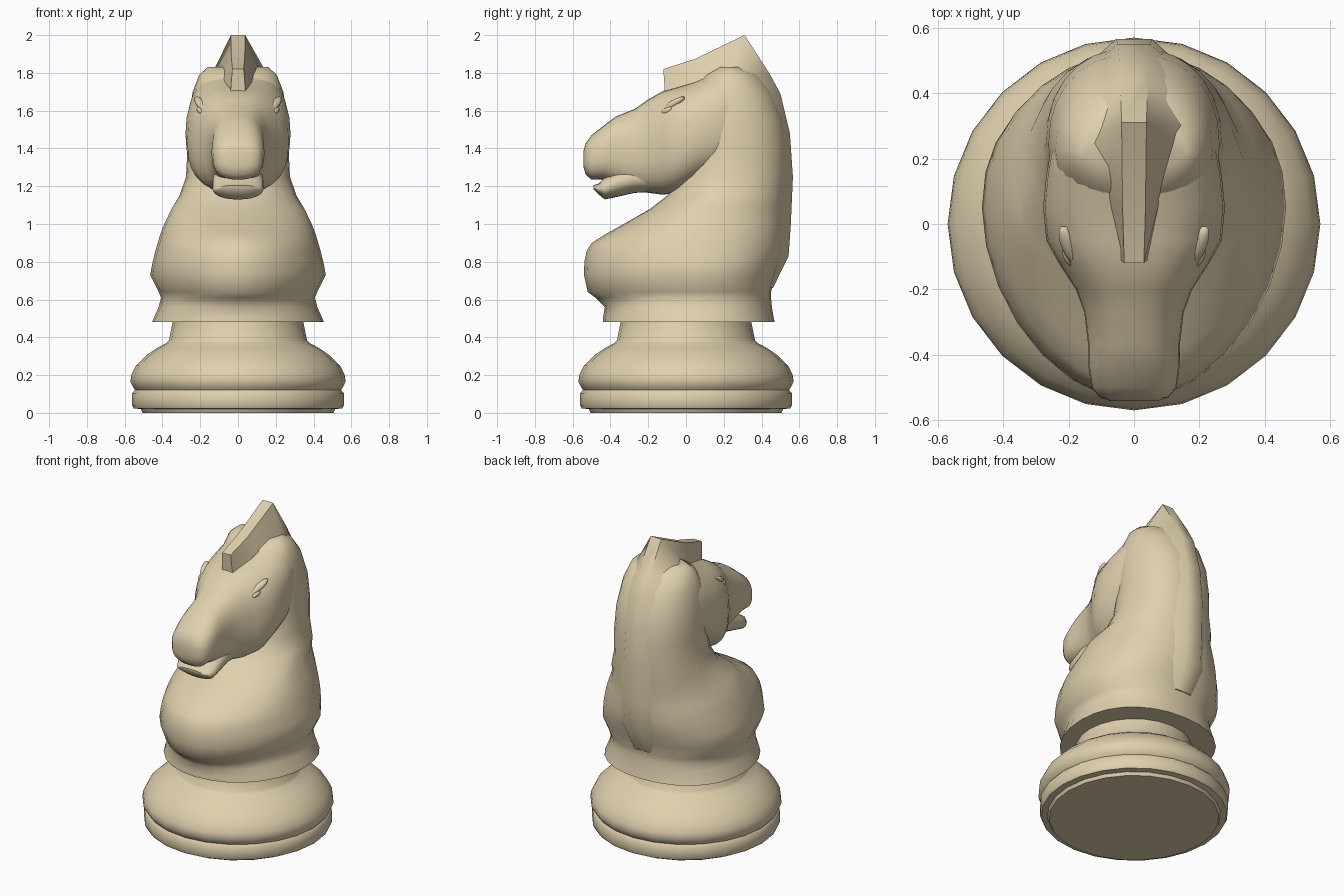
import bpy, bmesh, math
from mathutils import Matrix

wood = bpy.data.materials.new("pale_wood")
wood.diffuse_color = (0.74, 0.63, 0.42, 1)


def finish(name, bm, angle=40):
    bmesh.ops.recalc_face_normals(bm, faces=bm.faces)
    me = bpy.data.meshes.new(name)
    bm.to_mesh(me)
    bm.free()
    me.materials.append(wood)
    ob = bpy.data.objects.new(name, me)
    bpy.context.collection.objects.link(ob)
    bpy.ops.object.select_all(action='DESELECT')
    ob.select_set(True)
    bpy.context.view_layer.objects.active = ob
    bpy.ops.object.shade_smooth_by_angle(angle=math.radians(angle))
    return ob


def loft(name, rings, angle=60):
    bm = bmesh.new()
    vs = [[bm.verts.new(p) for p in r] for r in rings]
    n = len(vs[0])
    for a, b in zip(vs, vs[1:]):
        for i in range(n):
            j = (i + 1) % n
            bm.faces.new((a[i], a[j], b[j], b[i]))
    bm.faces.new(vs[0])
    bm.faces.new(vs[-1])
    return finish(name, bm, angle)


def oval(hw, lo, mid, hi, p_lo=2.0, p_hi=2.0, n=28):
    """Oval whose widest point sits at mid, with its own roundness on each side."""
    pts = []
    for i in range(n):
        t = 2 * math.pi * i / n
        c, s = math.cos(t), math.sin(t)
        p = p_hi if s > 0 else p_lo
        u = math.copysign(abs(c) ** (2 / p), c) * hw
        v = math.copysign(abs(s) ** (2 / p), s)
        pts.append((u, mid + v * ((hi - mid) if v > 0 else (mid - lo))))
    return pts


# Turned base
profile = [(0.505, 0), (0.515, 0.02), (0.552, 0.024),
           (0.56, 0.04), (0.56, 0.105), (0.545, 0.122), (0.555, 0.135), (0.57, 0.165),
           (0.565, 0.20), (0.54, 0.25), (0.485, 0.305), (0.43, 0.343), (0.38, 0.37),
           (0.365, 0.385), (0.345, 0.485)]
loft("base", [[(r * math.cos(k * math.pi / 12), r * math.sin(k * math.pi / 12), z)
               for k in range(24)] for r, z in profile], 50)

# Chest and neck: horizontal slices (z, front y, back y, half width)
slices = [(0.48, -0.44, 0.47, 0.455), (0.50, -0.44, 0.465, 0.447),
          (0.56, -0.43, 0.455, 0.42), (0.61, -0.48, 0.45, 0.408),
          (0.64, -0.52, 0.45, 0.42), (0.73, -0.54, 0.475, 0.465),
          (0.80, -0.538, 0.50, 0.452), (0.86, -0.525, 0.515, 0.437),
          (0.90, -0.50, 0.52, 0.425), (0.95, -0.42, 0.523, 0.41),
          (1.00, -0.33, 0.526, 0.39), (1.08, -0.19, 0.53, 0.352),
          (1.15, -0.10, 0.535, 0.31), (1.25, -0.04, 0.54, 0.275),
          (1.40, 0.00, 0.54, 0.268), (1.55, 0.00, 0.52, 0.262),
          (1.70, 0.03, 0.46, 0.24), (1.79, 0.10, 0.39, 0.205), (1.83, 0.17, 0.31, 0.16)]
loft("chest_and_neck", [[(x, y, z) for x, y in
     oval(w, f, 0.05 if z < 1.1 else (f + b) / 2 - 0.02, b,
          1.85 if 0.6 < z < 1.1 else 2.05, 2.2)]
     for z, f, b, w in slices], 70)


def head_loft(name, stations, power):
    loft(name, [[(x, y, z) for x, z in
                 oval(w, lo, lo + 0.48 * (hi - lo), hi, power, power)]
                for y, lo, hi, w in stations])


# Head: upright slices from the nose back (y, bottom z, top z, half width)
head_loft("head", [
    (-0.542, 1.30, 1.39, 0.07), (-0.53, 1.26, 1.43, 0.105), (-0.50, 1.235, 1.47, 0.13),
    (-0.43, 1.235, 1.525, 0.14), (-0.37, 1.21, 1.57, 0.14), (-0.27, 1.175, 1.61, 0.152),
    (-0.20, 1.165, 1.66, 0.178), (-0.12, 1.155, 1.705, 0.23), (-0.05, 1.165, 1.725, 0.268),
    (0.05, 1.22, 1.755, 0.278), (0.15, 1.25, 1.80, 0.268), (0.25, 1.30, 1.84, 0.25),
    (0.34, 1.40, 1.72, 0.215)], 2.55)

# Lower jaw, separated from the muzzle by the mouth gap
head_loft("lower_jaw", [
    (-0.49, 1.185, 1.205, 0.085), (-0.46, 1.155, 1.215, 0.12), (-0.43, 1.13, 1.25, 0.135),
    (-0.35, 1.147, 1.30, 0.135), (-0.27, 1.165, 1.33, 0.132), (-0.15, 1.17, 1.35, 0.14)], 2.2)

# Mane: wedge crest (outer y, z, half width, inner y, z, half width)
mane = [(-0.12, 1.82, 0.03, -0.11, 1.67, 0.042), (0.05, 1.875, 0.035, 0.08, 1.745, 0.08),
        (0.31, 2.00, 0.038, 0.24, 1.81, 0.13), (0.44, 1.80, 0.042, 0.30, 1.74, 0.185),
        (0.50, 1.69, 0.045, 0.36, 1.65, 0.20), (0.55, 1.48, 0.05, 0.41, 1.45, 0.21),
        (0.566, 1.25, 0.055, 0.42, 1.25, 0.215), (0.555, 1.00, 0.06, 0.42, 1.00, 0.215),
        (0.543, 0.83, 0.06, 0.42, 0.83, 0.215), (0.46, 0.66, 0.05, 0.36, 0.66, 0.18)]
loft("mane", [[(-a, y, z), (a, y, z), (b, v, w), (-b, v, w)]
              for y, z, a, v, w, b in mane], 45)

# Eyes and brows, mirrored on both sides
for side, label in ((1, "right"), (-1, "left")):
    for part, pos, size, tilt in (("eye", (0.198, -0.10, 1.60), (0.018, 0.035, 0.016), 25),
                                  ("brow", (0.192, -0.07, 1.632), (0.028, 0.08, 0.02), 30)):
        bm = bmesh.new()
        m = (Matrix.Translation((side * pos[0], pos[1], pos[2]))
             @ Matrix.Rotation(math.radians(-25 * side), 4, 'Z')
             @ Matrix.Rotation(math.radians(tilt), 4, 'X')
             @ Matrix.Diagonal((*size, 1)))
        bmesh.ops.create_uvsphere(bm, u_segments=14, v_segments=8, radius=1, matrix=m)
        finish(label + "_" + part, bm, 60)
